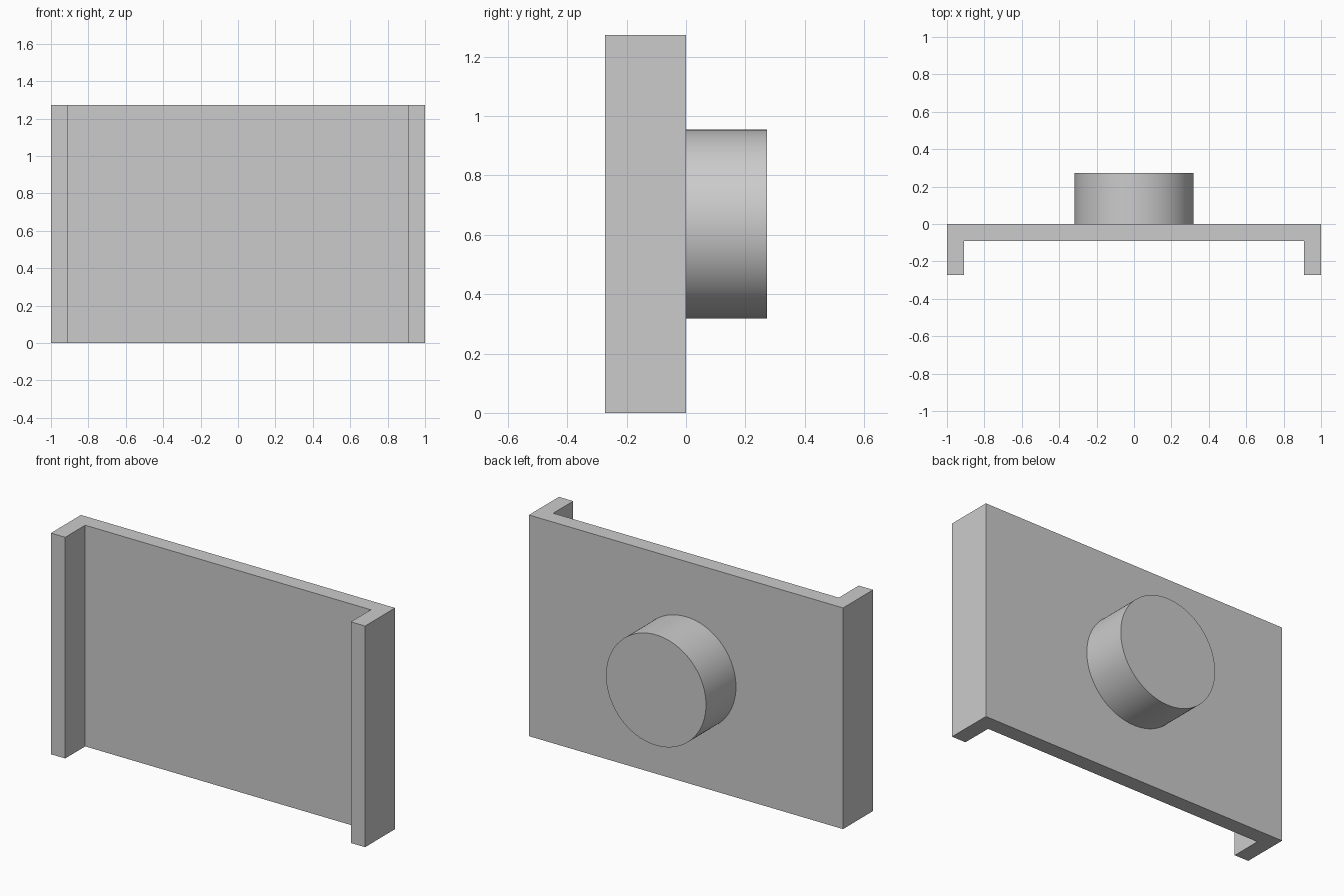
import bpy, bmesh, math

if "Cube" in bpy.data.objects:
    bpy.data.objects.remove(bpy.data.objects["Cube"])

U = 1 / 11                      # wall thickness; whole part is 22 x 14 x 6 of these
H = 14 * U                      # height
D = 3 * U                       # depth of flanges and of the boss


def make_object(name, bm):
    bmesh.ops.recalc_face_normals(bm, faces=bm.faces)
    mesh = bpy.data.meshes.new(name)
    bm.to_mesh(mesh)
    bm.free()
    obj = bpy.data.objects.new(name, mesh)
    bpy.context.collection.objects.link(obj)
    return obj


def extrude_profile(bm, points, offset):
    face = bm.faces.new([bm.verts.new(p) for p in points])
    ext = bmesh.ops.extrude_face_region(bm, geom=[face])["geom"]
    verts = [g for g in ext if isinstance(g, bmesh.types.BMVert)]
    bmesh.ops.translate(bm, verts=verts, vec=offset)


# Channel plate: back wall with two forward flanges, mirrored half profile
half = [(1, 0), (1, -D), (1 - U, -D), (1 - U, -U)]
profile = half + [(-x, y) for x, y in reversed(half)]
bm = bmesh.new()
extrude_profile(bm, [(x, y, 0) for x, y in profile], (0, 0, H))
plate = make_object("channel_plate", bm)

# Round boss on the back, sunk half a wall into the plate for a clean union
sides, radius = 128, 3.5 * U
circle = [(radius * math.cos(a), -U / 2, H / 2 + radius * math.sin(a))
          for a in (2 * math.pi * i / sides for i in range(sides))]
bm = bmesh.new()
extrude_profile(bm, circle, (0, D + U / 2, 0))
boss = make_object("round_boss", bm)
boss.hide_render = True

# Join boss and plate into one solid
bpy.ops.object.select_all(action="DESELECT")
bpy.context.view_layer.objects.active = plate
plate.select_set(True)
union = plate.modifiers.new("boss_union", "BOOLEAN")
union.operation = "UNION"
union.solver = "EXACT"
union.object = boss
bpy.ops.object.modifier_apply(modifier=union.name)
bpy.data.objects.remove(boss, do_unlink=True)
plate.name = "channel_plate_with_boss"
bpy.ops.object.shade_smooth_by_angle(angle=math.radians(30))
